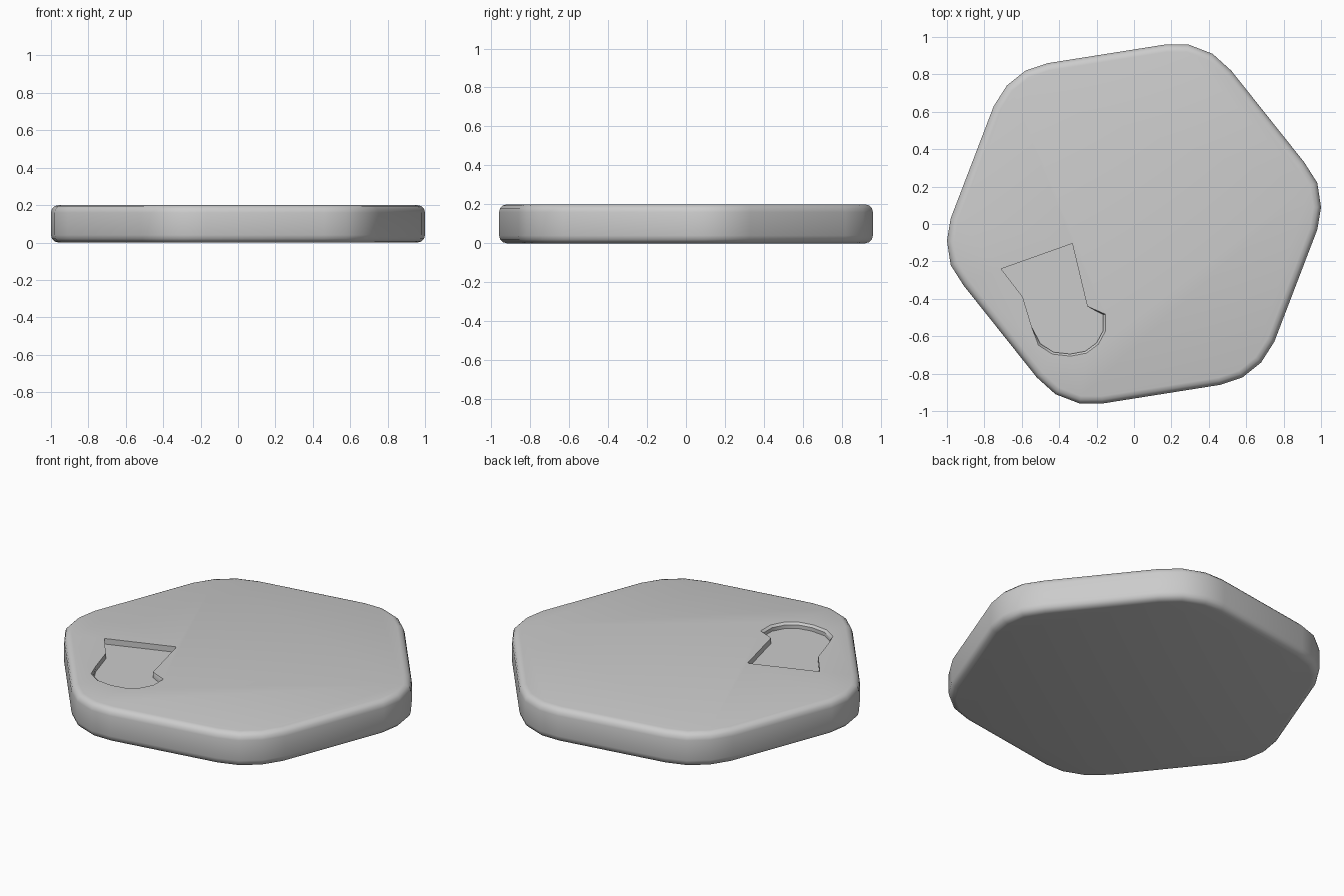
import bpy, bmesh
from mathutils import Vector

if "Cube" in bpy.data.objects:
    bpy.data.objects.remove(bpy.data.objects["Cube"])


def loft(name, rings):
    """Closed solid skinned through equal-length rings of 3D points."""
    bm = bmesh.new()
    loops = [[bm.verts.new(p) for p in ring] for ring in rings]
    n = len(loops[0])
    for lo, hi in zip(loops, loops[1:]):
        for i in range(n):
            j = (i + 1) % n
            bm.faces.new((lo[i], lo[j], hi[j], hi[i]))
    bm.faces.new(loops[0][::-1])
    bm.faces.new(loops[-1])
    bmesh.ops.recalc_face_normals(bm, faces=bm.faces)
    mesh = bpy.data.meshes.new(name)
    bm.to_mesh(mesh)
    bm.free()
    obj = bpy.data.objects.new(name, mesh)
    bpy.context.collection.objects.link(obj)
    return obj


def ring(points, z):
    return [(x, y, z) for x, y in points]


# Hexagonal slab with rounded corners (half outline, point-mirrored)
half = [(1.0, .09), (.98, .22), (.91, .33), (.52, .82), (.42, .91), (.29, .96),
        (.17, .96), (-.46, .86), (-.58, .82), (-.68, .74), (-.75, .63), (-.98, .03)]
outline = half + [(-x, -y) for x, y in half]
slab = loft("hexagonal_slab", [ring(outline, 0), ring(outline, .2)])

bevel = slab.modifiers.new("rounded_rim", 'BEVEL')
bevel.width = .04
bevel.segments = 3
bevel.limit_method = 'ANGLE'
bevel.angle_limit = 1.0

# Shallow pocket: straight tapered end and a round end with a softened rim
pocket = [(-.71, -.24), (-.595, -.39), (-.545, -.555), (-.50, -.64),
          (-.43, -.685), (-.34, -.695), (-.26, -.68), (-.20, -.635),
          (-.165, -.57), (-.165, -.485), (-.25, -.44), (-.33, -.105)]
centre = Vector((-.34, -.53))
flared = [tuple(centre + (Vector(p) - centre) * 1.07) if 3 <= i <= 9 else p
          for i, p in enumerate(pocket)]
cutter = loft("pocket_cutter", [ring(pocket, .167), ring(pocket, .188),
                                ring(flared, .2), ring(flared, .25)])
cutter.hide_render = True
cutter.hide_set(True)

cut = slab.modifiers.new("pocket", 'BOOLEAN')
cut.operation = 'DIFFERENCE'
cut.solver = 'EXACT'
cut.object = cutter

# Bake the modifiers, remove the cutter and smooth the rounded surfaces
bpy.context.view_layer.objects.active = slab
slab.select_set(True)
for m in list(slab.modifiers):
    bpy.ops.object.modifier_apply(modifier=m.name)
bpy.data.objects.remove(cutter)
bpy.ops.object.shade_smooth_by_angle(angle=.7)
